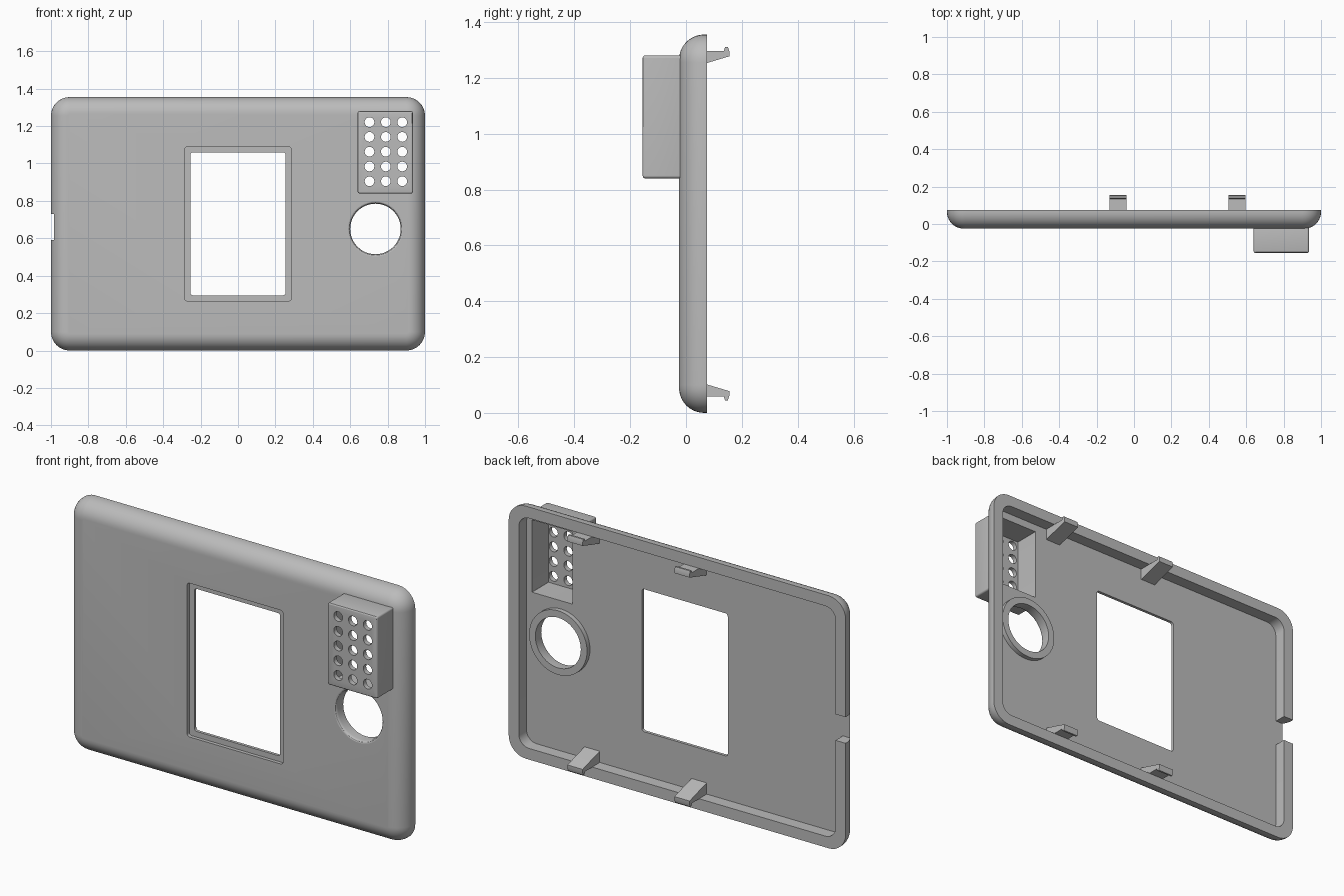
import bpy
import bmesh
from math import sin, cos, pi, radians

W, H = 2.0, 1.355
FRONT, BACK, FLOOR = -0.025, 0.075, 0.01

cube = bpy.data.objects.get("Cube")
if cube:
    bpy.data.objects.remove(cube, do_unlink=True)

grey = bpy.data.materials.new("light_grey_plastic")
grey.use_nodes = True
grey.diffuse_color = (0.5, 0.5, 0.5, 1)
grey.node_tree.nodes["Principled BSDF"].inputs["Base Color"].default_value = (0.5, 0.5, 0.5, 1)


def rounded_rect(x0, x1, z0, z1, r, y, steps=8):
    """Ring of points around a rounded rectangle at depth y."""
    pts = []
    corners = [(x1 - r, z1 - r), (x0 + r, z1 - r), (x0 + r, z0 + r), (x1 - r, z0 + r)]
    for k, (cx, cz) in enumerate(corners):
        for i in range(steps + 1):
            a = pi / 2 * (k + i / steps)
            pts.append((cx + r * cos(a), y, cz + r * sin(a)))
    return pts


def circle(cx, cz, r, y, n=48):
    return [(cx + r * cos(2 * pi * i / n), y, cz + r * sin(2 * pi * i / n)) for i in range(n)]


def loft(name, rings, closed=False):
    """Skin a stack of rings; cap the ends unless the stack closes on itself."""
    bm = bmesh.new()
    vs = [[bm.verts.new(p) for p in ring] for ring in rings]
    n = len(rings[0])
    pairs = list(zip(vs, vs[1:]))
    if closed:
        pairs.append((vs[-1], vs[0]))
    else:
        bm.faces.new(vs[0])
        bm.faces.new(vs[-1])
    for a, b in pairs:
        for i in range(n):
            j = (i + 1) % n
            bm.faces.new((a[i], a[j], b[j], b[i]))
    bmesh.ops.recalc_face_normals(bm, faces=bm.faces)
    mesh = bpy.data.meshes.new(name)
    bm.to_mesh(mesh)
    bm.free()
    mesh.materials.append(grey)
    obj = bpy.data.objects.new(name, mesh)
    bpy.context.collection.objects.link(obj)
    return obj


def prism(name, x0, x1, z0, z1, y0, y1, r=0.01):
    return loft(name, [rounded_rect(x0, x1, z0, z1, r, y) for y in (y0, y1)])


def apply_modifiers(obj):
    deps = bpy.context.evaluated_depsgraph_get()
    mesh = bpy.data.meshes.new_from_object(obj.evaluated_get(deps))
    obj.modifiers.clear()
    obj.data = mesh


def cut(obj, cutter):
    mod = obj.modifiers.new("cut", "BOOLEAN")
    mod.operation, mod.solver, mod.object = "DIFFERENCE", "EXACT", cutter
    apply_modifiers(obj)
    bpy.data.objects.remove(cutter, do_unlink=True)


# Cover plate: straight rim, then a quarter round towards the front
R = 0.09
rings = [rounded_rect(-1, 1, 0, H, 0.1, BACK)]
for i in range(11):
    a = pi / 2 * i / 10
    d = R * (1 - cos(a))
    rings.append(rounded_rect(-1 + d, 1 - d, d, H - d, 0.1 - d, FRONT + R - R * sin(a)))
plate = loft("cover_plate", rings)

# Hollow back, with a cable notch through the rim
T = 0.06
cut(plate, prism("cavity", -1 + T, 1 - T, T, H - T, FLOOR, 0.3, 0.06))
cut(plate, prism("cable_notch", -1.1, -0.9, 0.59, 0.73, FLOOR + 0.002, 0.3, 0.002))

# Screen window with a recessed ledge on the front
cut(plate, prism("window_ledge", -0.285, 0.285, 0.265, 1.09, -0.2, -0.006, 0.015))
cut(plate, prism("window", -0.255, 0.255, 0.295, 1.06, -0.2, 0.2, 0.015))

# Round opening lined by a collar
CX, CZ = 0.735, 0.65
cut(plate, loft("round_opening", [circle(CX, CZ, 0.147, y) for y in (-0.2, 0.2)]))
collar_profile = [(0.147, FRONT), (0.141, -0.023), (0.137, -0.018), (0.135, -0.01),
                  (0.135, 0.035), (0.172, 0.035), (0.172, FLOOR), (0.147, FLOOR)]
collar = loft("opening_collar", [circle(CX, CZ, r, y) for r, y in collar_profile], True)

# Hollow grille box, open at the back
def box_inside():
    return prism("box_inside", 0.668, 0.907, 0.866, 1.254, -0.13, 0.2, 0.002)


box = prism("grille_box", 0.64, 0.935, 0.84, 1.28, -0.155, 0.005, 0.01)
bevel = box.modifiers.new("soft_edges", "BEVEL")
bevel.width, bevel.segments, bevel.limit_method = 0.008, 3, "ANGLE"
bevel.angle_limit = radians(60)
apply_modifiers(box)
cut(box, box_inside())
cut(plate, box_inside())
for col in range(3):
    for row in range(5):
        x, z = 0.703 + 0.0875 * col, 0.905 + 0.079 * row
        cut(box, loft("grille_hole", [circle(x, z, 0.026, y, 24) for y in (-0.2, -0.1)]))

# Snap hooks along the top and bottom of the rim
hook = [(FLOOR, 1.235), (BACK, 1.253), (0.155, 1.277), (0.155, 1.295), (0.15, 1.31),
        (0.14, 1.31), (0.135, 1.296), (FLOOR, 1.296)]
parts = [plate, collar, box]
for side, x in (("right", -0.085), ("left", 0.55)):
    for level in ("top", "bottom"):
        pts = [(y, z if level == "top" else H - z) for y, z in hook]
        parts.append(loft(f"{level}_{side}_hook",
                          [[(x + dx, y, z) for y, z in pts] for dx in (-0.045, 0.045)]))

# Smooth the rounds and keep crisp edges
for obj in parts:
    obj.data.shade_smooth()
    obj.data.set_sharp_from_angle(angle=radians(30))
